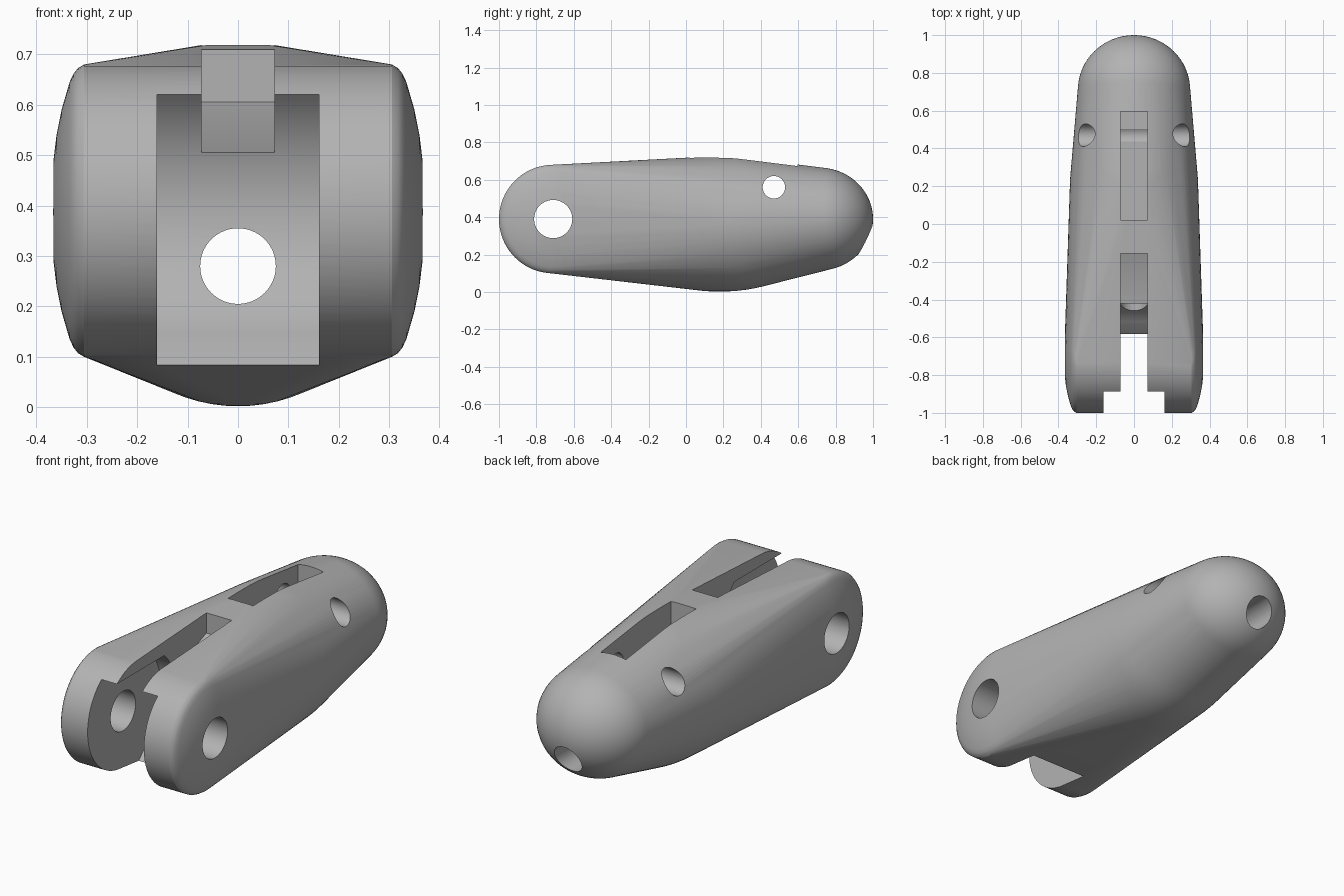
import bpy, bmesh, math
from mathutils import Matrix, Vector

cube = bpy.data.objects.get("Cube")
if cube:
    bpy.data.objects.remove(cube, do_unlink=True)

PIVOT_Y, PIVOT_Z = -0.71, 0.39

grey = bpy.data.materials.new("plain grey")
grey.use_nodes = True
colour = (0.45, 0.45, 0.45, 1)
grey.diffuse_color = colour
grey.node_tree.nodes["Principled BSDF"].inputs["Base Color"].default_value = colour


def make_object(name, bm):
    bmesh.ops.recalc_face_normals(bm, faces=bm.faces)
    mesh = bpy.data.meshes.new(name)
    bm.to_mesh(mesh)
    bm.free()
    mesh.materials.append(grey)
    obj = bpy.data.objects.new(name, mesh)
    bpy.context.collection.objects.link(obj)
    return obj


def add_ellipsoid(bm, centre, radii):
    matrix = Matrix.Translation(centre) @ Matrix.Diagonal((*radii, 1))
    bmesh.ops.create_uvsphere(bm, u_segments=64, v_segments=40, radius=1, matrix=matrix)


def prism_cutter(name, half_width, profile):
    """Extrude a y-z profile across x."""
    bm = bmesh.new()
    face = bm.faces.new([bm.verts.new((-half_width, y, z)) for y, z in profile])
    out = bmesh.ops.extrude_face_region(bm, geom=[face])
    verts = [v for v in out["geom"] if isinstance(v, bmesh.types.BMVert)]
    bmesh.ops.translate(bm, verts=verts, vec=(2 * half_width, 0, 0))
    return make_object(name, bm)


def bore_cutter(name, centre, radius, depth, axis):
    bm = bmesh.new()
    turn = Vector(axis).to_track_quat("Z", "Y").to_matrix().to_4x4()
    bmesh.ops.create_cone(bm, cap_ends=True, segments=64, radius1=radius, radius2=radius,
                          depth=depth, matrix=Matrix.Translation(centre) @ turn)
    return make_object(name, bm)


# Body: hull around a crowned hinge barrel, a middle bulge and a round tip
bm = bmesh.new()
crown = [(0.29, 0.305), (0.283, 0.317), (0.272, 0.326), (0.255, 0.334),
         (0.2, 0.35), (0.15, 0.36), (0.1, 0.366), (0, 0.37)]
for side in (-1, 1):
    for radius, x in crown:
        for i in range(80):
            a = math.tau * i / 80
            bm.verts.new((side * x, PIVOT_Y + radius * math.cos(a),
                          PIVOT_Z + radius * math.sin(a)))
add_ellipsoid(bm, (0, 0.18, 0.364), (0.34, 0.6, 0.362))
add_ellipsoid(bm, (0, 0.71, 0.39), (0.297, 0.29, 0.275))
bmesh.ops.remove_doubles(bm, verts=bm.verts, dist=0.0005)
points = [v.co.copy() for v in bm.verts]
bm.free()
bm = bmesh.new()
for p in points:
    bm.verts.new(p)
bmesh.ops.convex_hull(bm, input=bm.verts)
bmesh.ops.delete(bm, geom=[v for v in bm.verts if not v.link_faces], context="VERTS")
body = make_object("finger_segment_body", bm)

# Hinge clearance: flat roof, round back wall, sloped lip
arc_radius = 0.312
start, end = math.asin(0.23 / arc_radius), -math.asin(0.255 / arc_radius)
arc = []
for i in range(33):
    a = start + (end - start) * i / 32
    arc.append((PIVOT_Y + arc_radius * math.cos(a), PIVOT_Z + arc_radius * math.sin(a)))
hinge_gap = [(-1.2, 0.62)] + arc + [(-0.585, 0.08), (-0.72, -0.06), (-1.2, -0.06)]

cutters = [
    prism_cutter("hinge_gap_cutter", 0.161, hinge_gap),
    prism_cutter("front_slot_cutter", 0.0725,
                 [(-1.2, 0.505), (-0.42, 0.505), (-0.155, 0.605), (-0.155, 0.9), (-1.2, 0.9)]),
    prism_cutter("rear_slot_cutter", 0.072,
                 [(0.02, 0.51), (0.595, 0.51), (0.595, 0.9), (0.02, 0.9)]),
    bore_cutter("pivot_hole_cutter", (0, PIVOT_Y, PIVOT_Z), 0.102, 1.2, (1, 0, 0)),
    bore_cutter("pin_hole_cutter", (0, 0.47, 0.56), 0.06, 1.2, (1, 0, 0)),
    bore_cutter("long_bore_cutter", (0, 0.3, 0.28), 0.075, 1.8, (0, 1, 0)),
]

# Apply the cuts
bpy.ops.object.select_all(action="DESELECT")
body.select_set(True)
bpy.context.view_layer.objects.active = body
for cutter in cutters:
    mod = body.modifiers.new(cutter.name, "BOOLEAN")
    mod.operation = "DIFFERENCE"
    mod.solver = "EXACT"
    mod.object = cutter
    bpy.ops.object.modifier_apply(modifier=mod.name)
for cutter in cutters:
    bpy.data.objects.remove(cutter, do_unlink=True)

bpy.ops.object.shade_smooth_by_angle(angle=math.radians(30))
